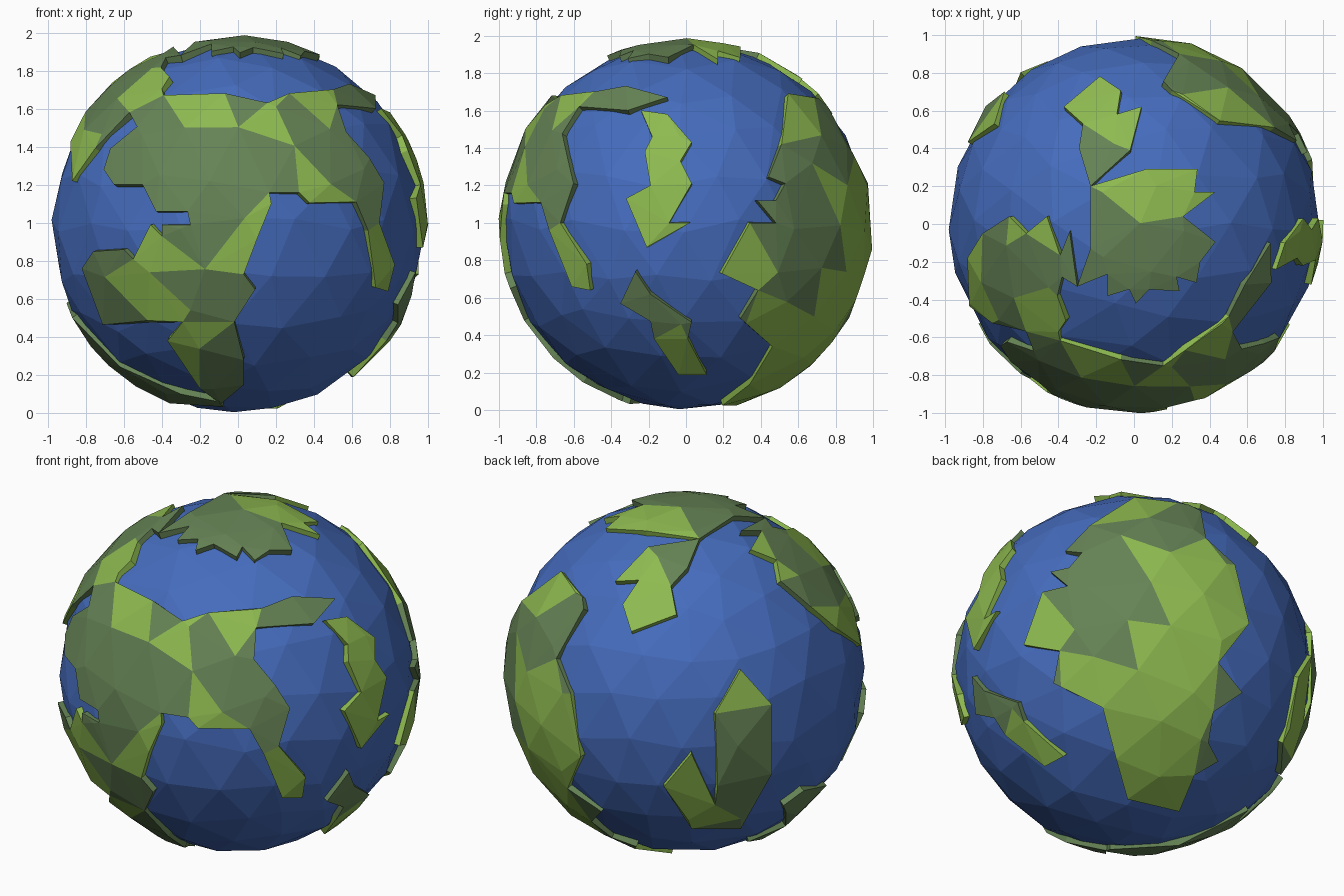
import bpy, bmesh, math, random
from mathutils import Vector
from mathutils.geometry import delaunay_2d_cdt

if "Cube" in bpy.data.objects:
    bpy.data.objects.remove(bpy.data.objects["Cube"])

random.seed(4)
CZ, R_SEA, R_LAND = 0.985, 0.982, 1.003


def material(name, rgb):
    m = bpy.data.materials.new(name)
    m.diffuse_color = (*rgb, 1)
    m.use_nodes = True
    m.node_tree.nodes["Principled BSDF"].inputs["Base Color"].default_value = m.diffuse_color
    return m


SEA = material("ocean blue", (0.060, 0.150, 0.510))
GRASS = material("grass green", (0.270, 0.490, 0.080))
FOREST = material("forest green", (0.130, 0.225, 0.090))

# Viewing directions used to place outlines: azimuth, elevation, vertical centre
VIEWS = {"F": (0, 0, CZ), "R": (90, 0, CZ), "T": (0, 90, 0), "B": (0, -90, 0),
         "BL": (215, 25, 0), "BR": (143, -30, 0)}


def on_sphere(view, u, v):
    """Direction of the sphere point seen at (u, v) in a view."""
    a, e, c = VIEWS[view]
    a, e, v = math.radians(a), math.radians(e), v - c
    right = Vector((math.cos(a), math.sin(a), 0))
    h = Vector((math.sin(a), -math.cos(a), 0))
    z = Vector((0, 0, 1))
    up = z * math.cos(e) - h * math.sin(e)
    toward = h * math.cos(e) + z * math.sin(e)
    w = math.sqrt(max(0, 1 - u * u - v * v))
    return (right * u + up * v + toward * w).normalized()


def make_object(name, bm, mats):
    me = bpy.data.meshes.new(name)
    bm.to_mesh(me)
    bm.free()
    for m in mats:
        me.materials.append(m)
    ob = bpy.data.objects.new(name, me)
    ob.location.z = CZ
    bpy.context.collection.objects.link(ob)
    return ob


# Ocean: slightly irregular faceted ball
bm = bmesh.new()
bmesh.ops.create_icosphere(bm, subdivisions=3, radius=1)
for v in bm.verts:
    v.co += Vector([random.uniform(-0.045, 0.045) for _ in range(3)])
    v.co = v.co.normalized() * R_SEA
GRID = [v.co.normalized() for v in bm.verts]
make_object("ocean", bm, [SEA])


def land(name, runs, grass):
    """Faceted plate from outline runs; faces near a grass patch are light."""
    pts = [on_sphere(k, u, v) for k, run in runs for u, v in run]
    centre = sum(pts, Vector()).normalized()
    ax = centre.orthogonal().normalized()
    ay = centre.cross(ax)

    def flat(p):
        return Vector((p.dot(ax), p.dot(ay))) / (1 + p.dot(centre))

    def lift(q):
        s = q.length_squared
        return (ax * 2 * q.x + ay * 2 * q.y + centre * (1 - s)) / (1 + s)

    ring = [flat(p) for p in pts]
    if sum(a.cross(b) for a, b in zip(ring, ring[1:] + ring[:1])) < 0:
        ring.reverse()
    n = len(ring)
    inner = [flat(p) for p in GRID if p.dot(centre) > -0.3]
    inner = [q for q in inner if min((q - r).length for r in ring) > 0.025]
    verts, _, faces, *_ = delaunay_2d_cdt(ring + inner, [], [list(range(n))], 1, 1e-5)
    patches = [(on_sphere(k, u, v), r) for k, u, v, r in grass]
    bm = bmesh.new()
    vs = [bm.verts.new(lift(q) * R_LAND) for q in verts]
    for f in faces:
        face = bm.faces.new([vs[i] for i in f])
        face.normal_update()
        mid = face.calc_center_median()
        if face.normal.dot(mid) < 0:
            face.normal_flip()
        face.material_index = 0 if any((mid - c).length < r for c, r in patches) else 1
    bmesh.ops.delete(bm, geom=[v for v in bm.verts if not v.link_faces], context='VERTS')
    ob = make_object(name, bm, [GRASS, FOREST])
    mod = ob.modifiers.new("thickness", 'SOLIDIFY')
    mod.thickness, mod.offset = 0.045, -1


# Large front continent, with north-west arm and eastern strip
land("front_continent", [
    ("F", [(-.39, 1.67), (-.07, 1.68), (.155, 1.63), (.27, 1.68), (.5, 1.7), (.585, 1.73)]),
    ("R", [(-.1, 1.67), (-.31, 1.6), (-.57, 1.62), (-.66, 1.475), (-.63, 1.34), (-.6, 1.21),
           (-.67, 1.0), (-.53, .78), (-.51, .64), (-.61, .66), (-.73, .96)]),
    ("F", [(.62, 1.11), (.375, 1.105), (.32, 1.16), (.165, 1.16), (.175, 1.1), (.1, .915),
           (.03, .73), (.09, .65), (-.02, .48), (.03, .28), (.03, .15), (-.09, .05),
           (-.2, .13), (-.37, .38), (-.29, .48), (-.71, .465), (-.82, .76), (-.76, .85),
           (-.6, .86), (-.55, .81), (-.46, .99), (-.4, .93), (-.4, .99), (-.25, .99),
           (-.265, 1.06), (-.43, 1.06), (-.5, 1.2), (-.65, 1.2), (-.705, 1.28),
           (-.67, 1.39), (-.53, 1.505), (-.57, 1.58), (-.75, 1.39), (-.87, 1.22)]),
    ("T", [(-.88, -.18), (-.8, -.05), (-.66, .04), (-.57, -.05), (-.46, .04), (-.39, -.165),
           (-.34, -.04), (-.3, -.33), (-.38, -.28), (-.405, -.38), (-.36, -.51), (-.4, -.57)]),
], [("F", -.2, 1.6, .14), ("F", -.07, 1.53, .13), ("F", .2, 1.6, .12), ("F", .42, 1.66, .13),
    ("F", -.45, 1.74, .15), ("F", .42, 1.18, .14), ("F", .12, 1.05, .13), ("F", .0, .8, .14),
    ("F", -.45, .8, .17), ("F", -.45, .6, .13), ("F", -.22, .35, .14), ("F", -.82, 1.4, .16),
    ("T", -.58, 0, .13), ("T", -.42, .0, .1), ("T", -.85, -.2, .15), ("R", -.6, .75, .17)])

# Back continent, wrapping from the south up towards the pole
land("back_continent", [
    ("R", [(.545, 1.69), (.51, 1.42), (.44, 1.245), (.53, 1.21), (.48, 1.12), (.38, 1.12),
           (.48, 1.0), (.34, 1.0), (.19, .73), (.385, .64), (.29, .49), (.46, .34), (.34, .14)]),
    ("BR", [(-.05, -.69), (.24, -.75), (.31, -.55), (.44, -.47), (.38, -.37), (.4, -.2),
            (.56, -.09), (.42, .07), (.59, .29), (.51, .61), (.35, .75), (.33, .9)]),
    ("T", [(.2, .705)]),
], [("BR", .4, .45, .25), ("BR", .2, .62, .18), ("BR", .38, .2, .24), ("BR", .2, .05, .24),
    ("BR", .15, -.2, .25), ("BR", .1, -.45, .25), ("BR", .1, -.68, .2),
    ("BR", -.55, .25, .16), ("BR", -.28, -.05, .16), ("T", .3, .65, .12), ("T", .5, .6, .12)])

# Polar plate
land("polar_land", [
    ("T", [(-.23, .2), (.065, .29), (.335, .29), (.32, .17), (.43, .17), (.26, .04),
           (.43, -.095), (.35, -.2), (.33, -.31), (.225, -.28), (.24, -.355), (.08, -.345),
           (.01, -.42), (-.025, -.345), (-.14, -.38), (-.14, -.265), (-.3, -.33), (-.23, -.13)]),
], [("T", .1, .22, .15), ("T", .3, .17, .14), ("T", -.08, .18, .1)])

# Peninsula reaching back from the polar plate
land("polar_peninsula", [
    ("T", [(-.23, .2), (-.29, .4), (-.27, .53), (-.37, .62), (-.18, .78), (-.07, .705),
           (-.09, .58), (.04, .62), (-.02, .39)]),
], [("T", -.22, .67, .17), ("T", -.05, .47, .14)])

# Eastern islands
land("east_island", [
    ("R", [(-.24, 1.6), (-.1, 1.58), (.03, 1.43), (-.03, 1.33), (.03, 1.21), (-.09, 1.0),
           (.02, 1.0), (-.21, .87), (-.32, 1.13), (-.19, 1.2), (-.22, 1.38), (-.18, 1.46)]),
], [("R", -.1, 1.2, .6)])
land("south_east_island", [
    ("R", [(-.27, .74), (-.19, .62), (.03, .47), (.01, .38), (.11, .19), (-.04, .19),
           (-.17, .38), (-.19, .475), (-.35, .57)]),
], [("R", 0, .3, .17)])

# Western island on the back left
land("west_island", [
    ("BL", [(.3, .02), (.47, -.17), (.47, -.55), (.3, -.85), (.03, -.85), (-.12, -.62),
            (.03, -.44), (.16, -.72), (.16, -.22)]),
], [("BL", .3, -.1, .13), ("BL", .02, -.68, .24)])

# Southern strip under the front left
land("south_land", [
    ("B", [(-.87, .1), (-.62, .26), (-.3, .36), (-.1, .37), (-.08, .3), (-.36, .05),
           (-.6, -.26), (-.68, -.02), (-.84, -.27), (-.9, -.16)]),
], [])
